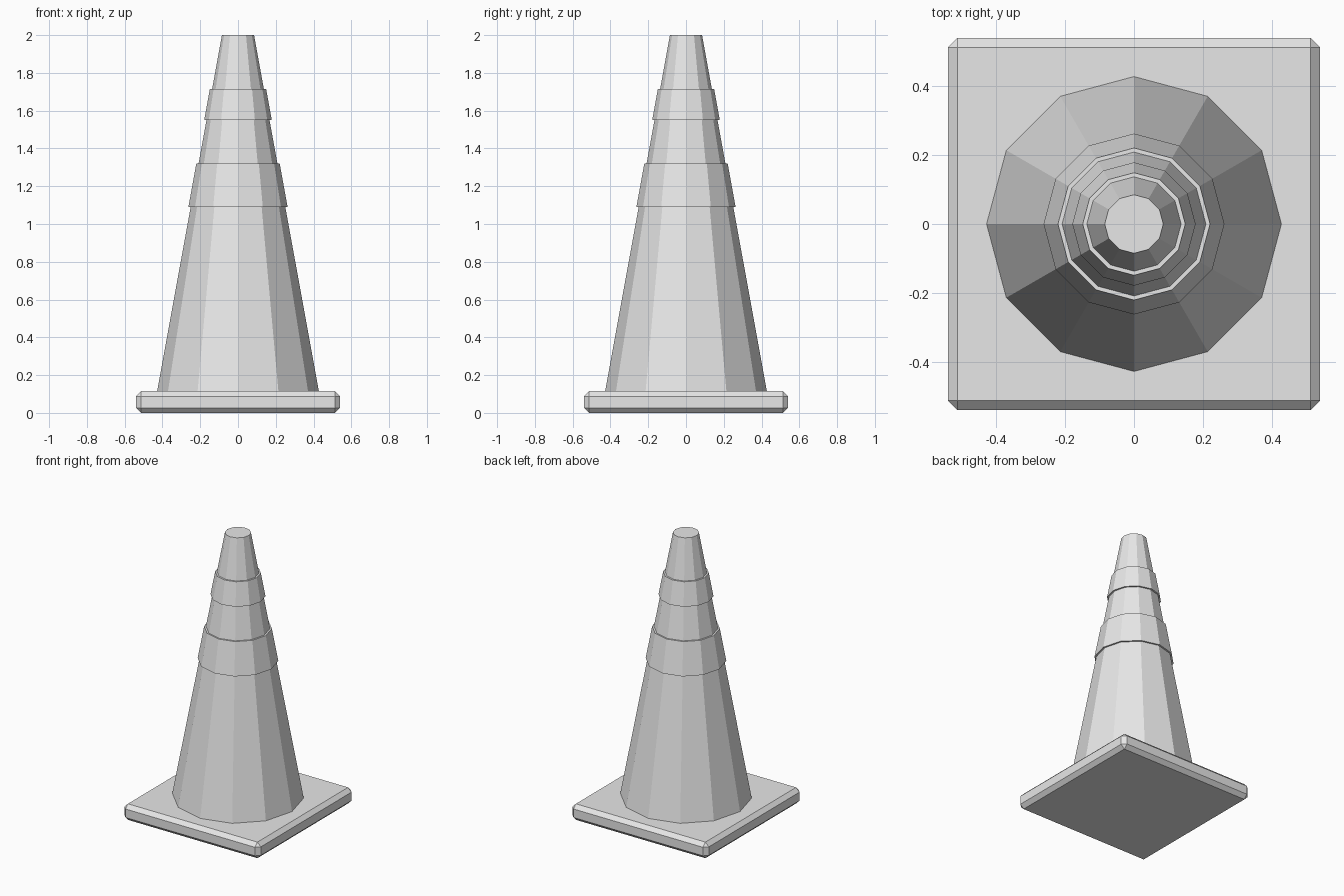
import bpy

cube = bpy.data.objects.get("Cube")
if cube:
    bpy.data.objects.remove(cube, do_unlink=True)

# Single plain colour
grey = bpy.data.materials.new("light_grey")
grey.use_nodes = True
colour = (0.8, 0.8, 0.8, 1)
grey.diffuse_color = colour
grey.node_tree.nodes["Principled BSDF"].inputs["Base Color"].default_value = colour

SIDES = 12
BASE_TOP, TIP = 0.115, 2.0
R_BOTTOM, R_TOP = 0.428, 0.085


def cone_radius(z):
    """Radius of the cone body at height z."""
    t = (z - BASE_TOP) / (TIP - BASE_TOP)
    return R_BOTTOM + (R_TOP - R_BOTTOM) * t


def frustum(name, z0, z1, extra=0.0):
    """Twelve-sided slice of the cone, with a corner on the x axis."""
    bpy.ops.mesh.primitive_cone_add(
        vertices=SIDES, radius1=cone_radius(z0) + extra,
        radius2=cone_radius(z1) + extra, depth=z1 - z0,
        location=(0, 0, (z0 + z1) / 2))
    obj = bpy.context.object
    obj.name = name
    obj.data.materials.append(grey)
    return obj


# Square foot with chamfered edges
bpy.ops.mesh.primitive_cube_add(size=1, location=(0, 0, BASE_TOP / 2))
base = bpy.context.object
base.name = "base_plate"
base.scale = (1.08, 1.08, BASE_TOP)
bpy.ops.object.transform_apply(location=False, rotation=False, scale=True)
base.data.materials.append(grey)
bevel = base.modifiers.new("chamfer", "BEVEL")
bevel.width = 0.027
bevel.segments = 1

# Tapered body and the two raised sleeves
frustum("cone_body", BASE_TOP, TIP)
frustum("lower_sleeve", 1.09, 1.32, 0.012)
frustum("upper_sleeve", 1.55, 1.715, 0.012)
